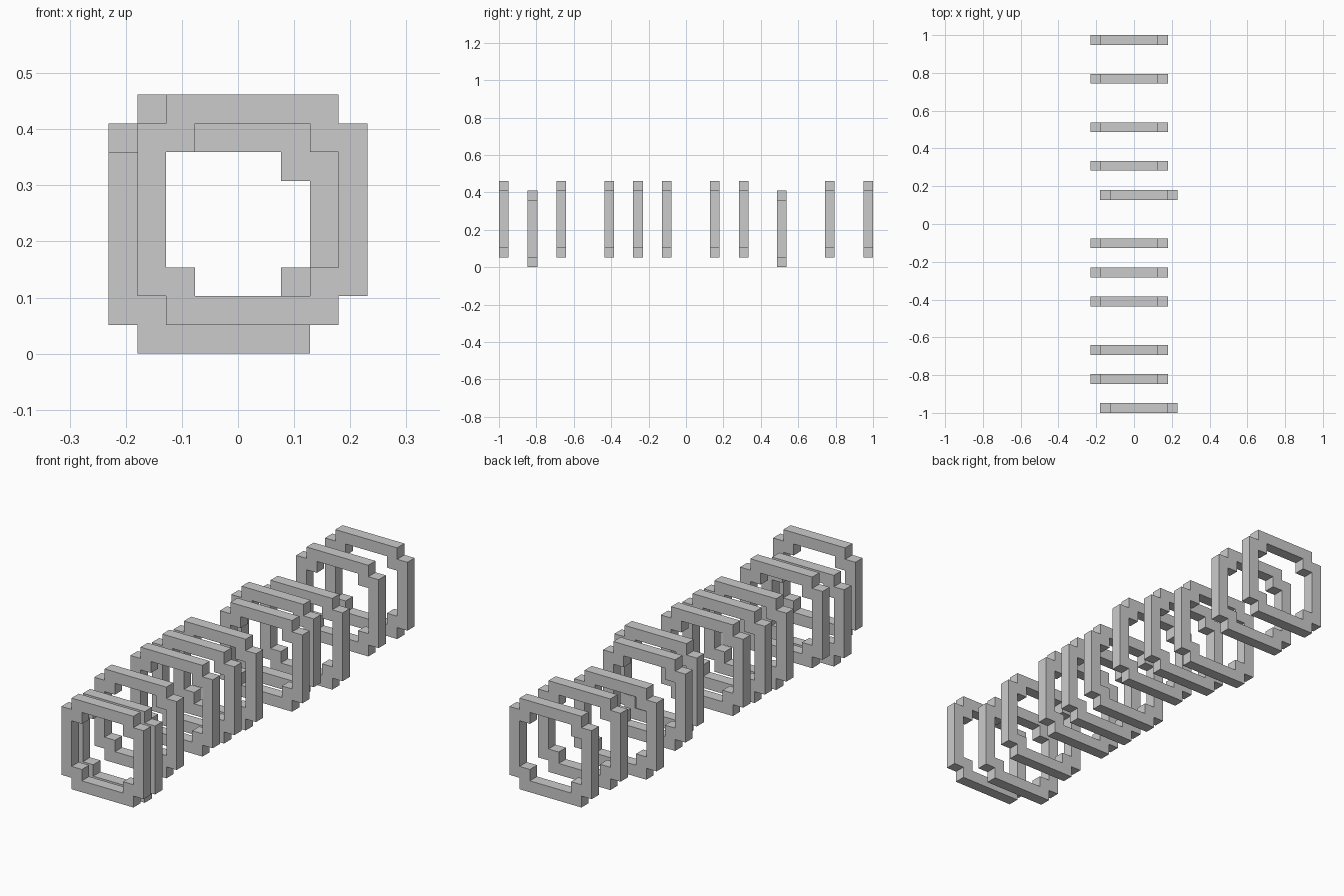
import bpy
import bmesh

cube = bpy.data.objects.get("Cube")
if cube:
    bpy.data.objects.remove(cube, do_unlink=True)

LENGTH_IN_CELLS = 39
CELL = 2 / LENGTH_IN_CELLS


def stepped_loop(bm, corner):
    """Turn one stepped corner four times into a closed loop."""
    verts, points = [], corner
    for _ in range(4):
        verts += [bm.verts.new((x * CELL, 0, z * CELL)) for x, z in points]
        points = [(-z, x) for x, z in points]
    return verts


def make_ring_mesh():
    bm = bmesh.new()
    outer = stepped_loop(bm, [(4, 3), (3, 3), (3, 4)])
    inner = stepped_loop(bm, [(3, 2), (2, 2), (2, 3)])
    # Front band between the two loops
    count = len(outer)
    for i in range(count):
        j = (i + 1) % count
        bm.faces.new((outer[i], outer[j], inner[j], inner[i]))
    # One cell of depth
    result = bmesh.ops.extrude_face_region(bm, geom=bm.faces[:])
    moved = [g for g in result["geom"] if isinstance(g, bmesh.types.BMVert)]
    bmesh.ops.translate(bm, verts=moved, vec=(0, CELL, 0))
    bmesh.ops.recalc_face_normals(bm, faces=bm.faces[:])
    mesh = bpy.data.meshes.new("stepped_ring")
    bm.to_mesh(mesh)
    bm.free()
    return mesh


# Row of rings, front to back, some shifted one cell sideways or down
ring_mesh = make_ring_mesh()
starts = [0, 3, 6, 11, 14, 17, 22, 25, 29, 34, 38]
shifted_left = {0, 22}
lowered = {3, 29}

for number, start in enumerate(starts, 1):
    ring = bpy.data.objects.new(f"ring_{number}", ring_mesh)
    x = 0.5 if start in shifted_left else -0.5
    z = 4 if start in lowered else 5
    ring.location = (x * CELL, start * CELL - 1, z * CELL)
    bpy.context.collection.objects.link(ring)
